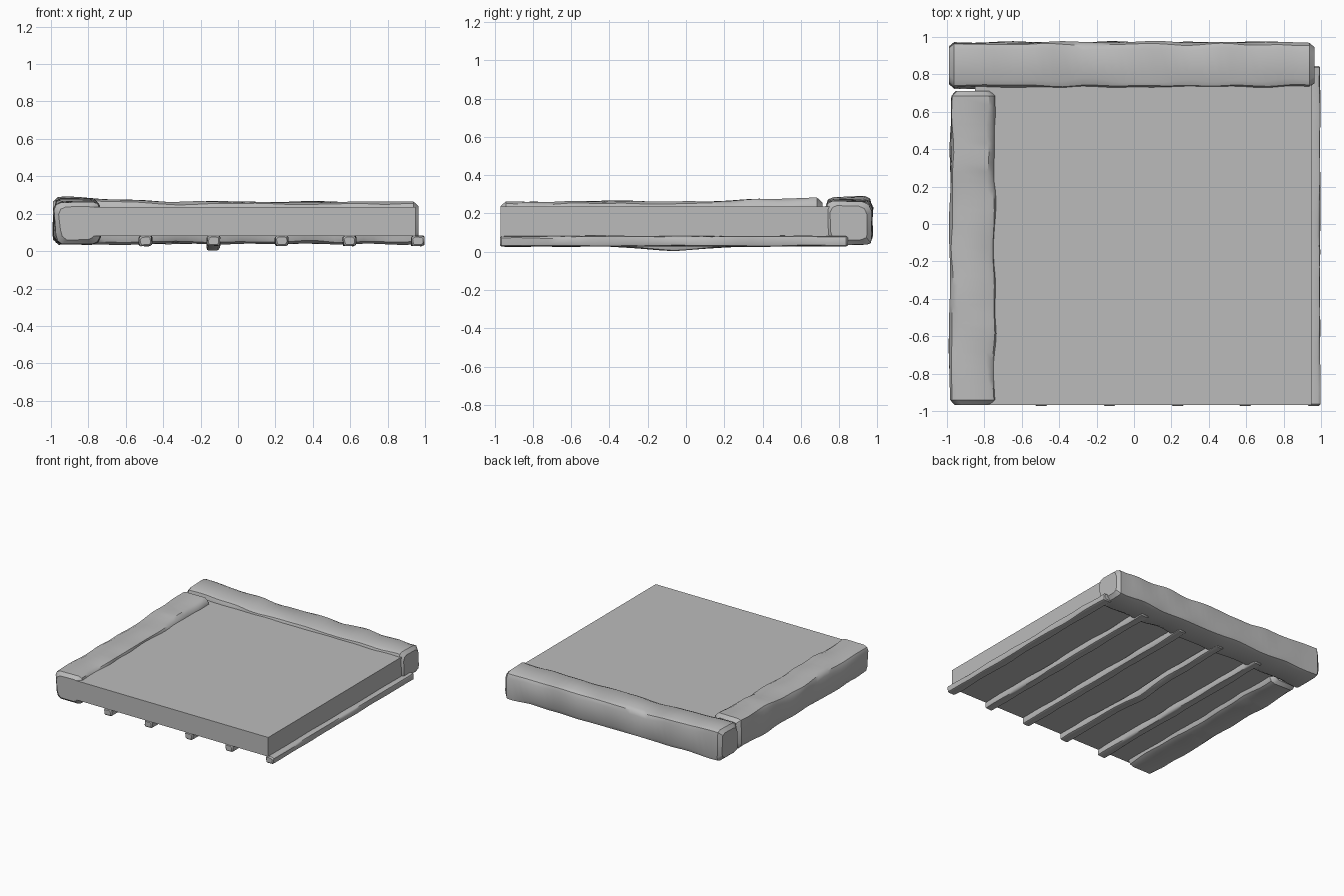
import bpy, bmesh, math
from mathutils import Vector, noise

cube = bpy.data.objects.get("Cube")
if cube:
    bpy.data.objects.remove(cube)

grey = bpy.data.materials.new("stone grey")
grey.use_nodes = True
COLOUR = (0.5, 0.5, 0.5, 1)
grey.diffuse_color = COLOUR
grey.node_tree.nodes["Principled BSDF"].inputs["Base Color"].default_value = COLOUR


def add_object(name, bm, smooth):
    bmesh.ops.recalc_face_normals(bm, faces=bm.faces)
    mesh = bpy.data.meshes.new(name)
    bm.to_mesh(mesh)
    bm.free()
    mesh.materials.append(grey)
    ob = bpy.data.objects.new(name, mesh)
    bpy.context.collection.objects.link(ob)
    if smooth:
        bpy.ops.object.select_all(action='DESELECT')
        ob.select_set(True)
        bpy.context.view_layer.objects.active = ob
        bpy.ops.object.shade_smooth_by_angle(angle=math.radians(35))
    return ob


def rough_bar(name, lo, hi, axis, chamfer, rough, steps, seed, warp=None):
    """Worn bar along x (axis 0) or y (axis 1) with an uneven chamfered section."""
    bm = bmesh.new()
    cross = 1 - axis
    centre = [(a + b) / 2 for a, b in zip(lo, hi)]
    half_w, half_h = (hi[cross] - lo[cross]) / 2, (hi[2] - lo[2]) / 2
    length = hi[axis] - lo[axis]
    # end rings are drawn in to make the bevelled ends
    stations = [(0, 1.0)] + [(chamfer * 0.7 + (length - chamfer * 1.4) * i / steps, 0.0)
                             for i in range(steps + 1)] + [(length, 1.0)]
    rings = []
    for along, inset in stations:
        t = lo[axis] + along
        ring = []
        for k, (sx, sz) in enumerate(((1, 1), (-1, 1), (-1, -1), (1, -1))):
            wear = noise.noise(Vector((t * 5, seed, k * 7.3)))
            c = chamfer * (1 + 0.6 * wear)
            w = half_w - inset * chamfer * 0.6
            h = half_h - inset * chamfer * 0.6
            corner = [(w, h - c), (w - c * 0.3, h - c * 0.3), (w - c, h)]
            if sx * sz < 0:
                corner.reverse()
            for j, (u, v) in enumerate(corner):
                n = noise.noise(Vector((t * 4, seed + 3.1, k * 5.7 + j * 0.4)))
                p = [0, 0, 0]
                p[axis] = t
                p[cross] = centre[cross] + sx * u + rough * n
                p[2] = centre[2] + sz * v + rough * 0.7 * n
                if warp:
                    p[2] += warp(t, sz)
                ring.append(bm.verts.new(p))
        rings.append(ring)
    count = len(rings[0])
    for a, b in zip(rings, rings[1:]):
        for i in range(count):
            j = (i + 1) % count
            bm.faces.new((a[i], a[j], b[j], b[i]))
    bm.faces.new(rings[0])
    bm.faces.new(rings[-1])
    return add_object(name, bm, True)


def bump(t, middle, width):
    return max(0, 1 - abs(t - middle) / width)


# Flat floor slab
bm = bmesh.new()
bmesh.ops.create_cube(bm, size=1)
lo, hi = Vector((-0.85, -0.968, 0.08)), Vector((0.95, 0.85, 0.236))
for v in bm.verts:
    v.co = [(lo[i] + hi[i]) / 2 + v.co[i] * (hi[i] - lo[i]) for i in range(3)]
add_object("floor_slab", bm, False)

# Two worn border beams, each swelling upward near the shared corner
rough_bar("back_beam", (-0.99, 0.728, 0.038), (0.965, 0.972, 0.264), 0, 0.04, 0.014, 36, 2.0,
          lambda t, s: 0.024 * bump(t, -0.92, 0.6) if s > 0 else 0)
rough_bar("side_beam", (-0.982, -0.968, 0.038), (-0.74, 0.712, 0.262), 1, 0.04, 0.014, 32, 9.0,
          lambda t, s: 0.022 * bump(t, 0.68, 0.6) if s > 0 else 0)

# Thin slats under the slab, the second one sagging in the middle
for i in range(5):
    x = -0.495 + 0.364 * i
    sag = 0.024 if i == 1 else 0.0
    rough_bar(f"under_slat_{i + 1}", (x - 0.034, -0.972, 0.028), (x + 0.034, 0.845, 0.082), 1,
              0.012, 0.007, 22, 20.0 + i * 4,
              lambda t, s, sag=sag: -sag * bump(t, -0.07, 0.35))
